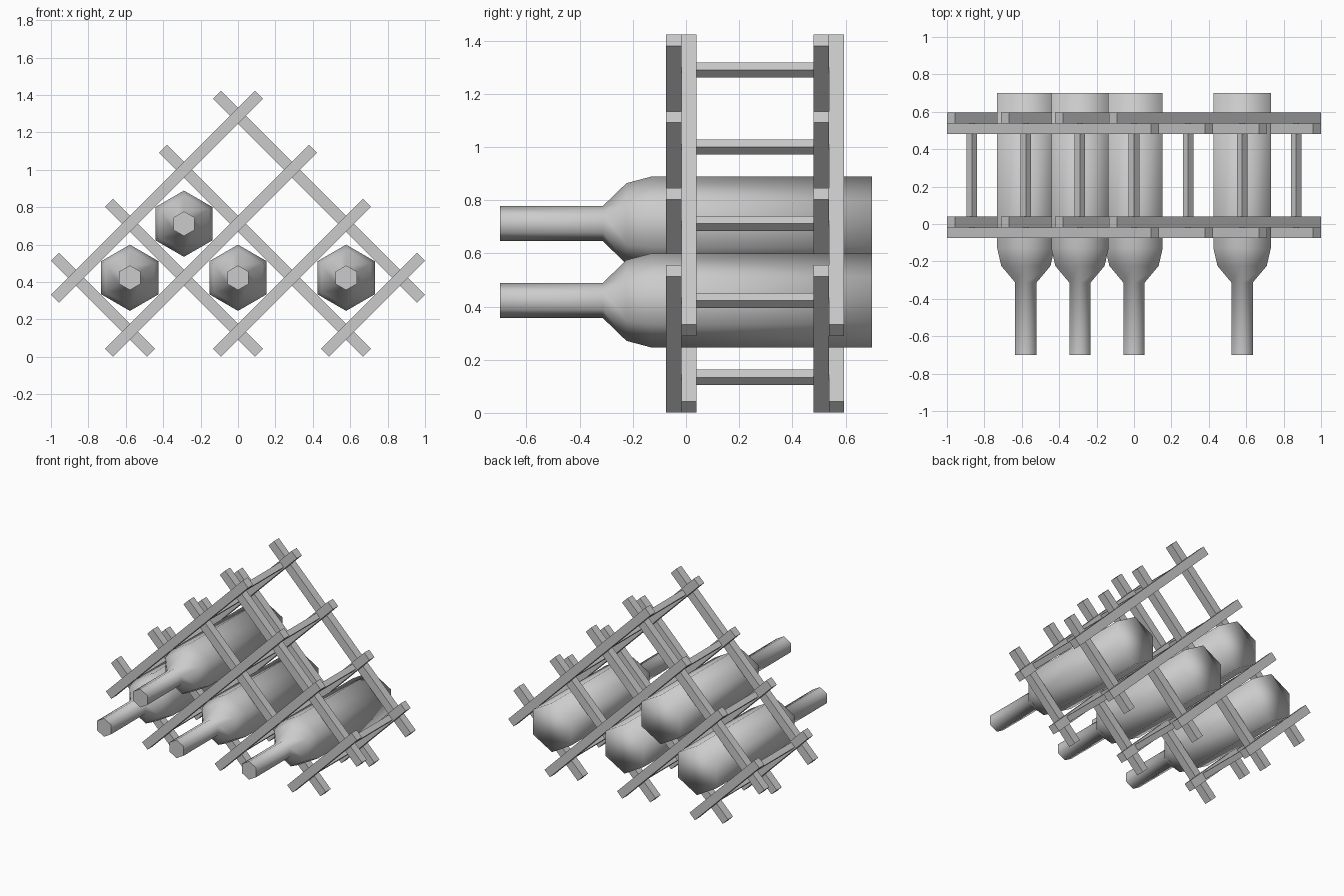
import bpy, bmesh, math
from mathutils import Matrix

if "Cube" in bpy.data.objects:
    bpy.data.objects.remove(bpy.data.objects["Cube"])

P = 0.289      # lattice pitch
Z0 = 0.134     # height of lowest crossings
EXT = 0.112    # overhang of slats past the crossings (per axis)
W = 0.06       # slat width
T = 0.0575     # slat thickness


def finish(bm, name):
    bmesh.ops.recalc_face_normals(bm, faces=bm.faces)
    me = bpy.data.meshes.new(name)
    bm.to_mesh(me)
    bm.free()
    ob = bpy.data.objects.new(name, me)
    bpy.context.collection.objects.link(ob)
    return ob


def box(name, center, size, angle):
    """Box turned about the depth axis."""
    bm = bmesh.new()
    bmesh.ops.create_cube(bm, size=1, matrix=Matrix.Diagonal((*size, 1)))
    ob = finish(bm, name)
    ob.location = center
    ob.rotation_euler = (0, angle, 0)
    return ob


# Diagonal slats: crossing coordinates of each rising slat, mirrored for falling ones
spans = [((-3, 1), (0, 4)), ((-2, 0), (1, 3)), ((0, 0), (2, 2)), ((2, 0), (3, 1))]
for frame, y in (("front", -0.075), ("back", 0.48)):
    for side, layer in ((1, 0), (-1, 1)):
        for (x0, z0), (x1, z1) in spans:
            cx = side * (x0 + x1) / 2 * P
            cz = Z0 + (z0 + z1) / 2 * P
            length = ((x1 - x0) * P + 2 * EXT) * math.sqrt(2)
            box(frame + ("_rising_slat" if side > 0 else "_falling_slat"),
                (cx, y + T * (layer + 0.5), cz), (length, T, W), -side * math.pi / 4)

# Square connecting rods at every crossing
rows = [(-2, 0, 2), (-3, -1, 1, 3), (-2, 0, 2), (-1, 1), (0,)]
for k, row in enumerate(rows):
    for i in row:
        box("connecting_rod", (i * P, 0.26, Z0 + k * P), (0.04, 0.44, 0.04), math.pi / 4)

# Six-sided bottles: (depth, radius) profile from mouth to base
profile = [(-0.70, 0.066), (-0.313, 0.066), (-0.224, 0.152), (-0.13, 0.177), (0.70, 0.177)]


def bottle(i, k):
    bm = bmesh.new()
    rings = [[bm.verts.new((r * math.sin(a * math.pi / 3), y, r * math.cos(a * math.pi / 3)))
              for a in range(6)] for y, r in profile]
    for r0, r1 in zip(rings, rings[1:]):
        for a in range(6):
            b = (a + 1) % 6
            bm.faces.new((r0[a], r0[b], r1[b], r1[a]))
    mouth = bm.faces.new(rings[0])
    bm.faces.new(rings[-1])
    for f in bm.faces:
        f.smooth = True
    mouth.smooth = False
    for e in mouth.edges:
        e.smooth = False
    ob = finish(bm, "bottle")
    ob.location = (i * P, 0, Z0 + k * P)


for i, k in ((-2, 1), (0, 1), (2, 1), (-1, 2)):
    bottle(i, k)
